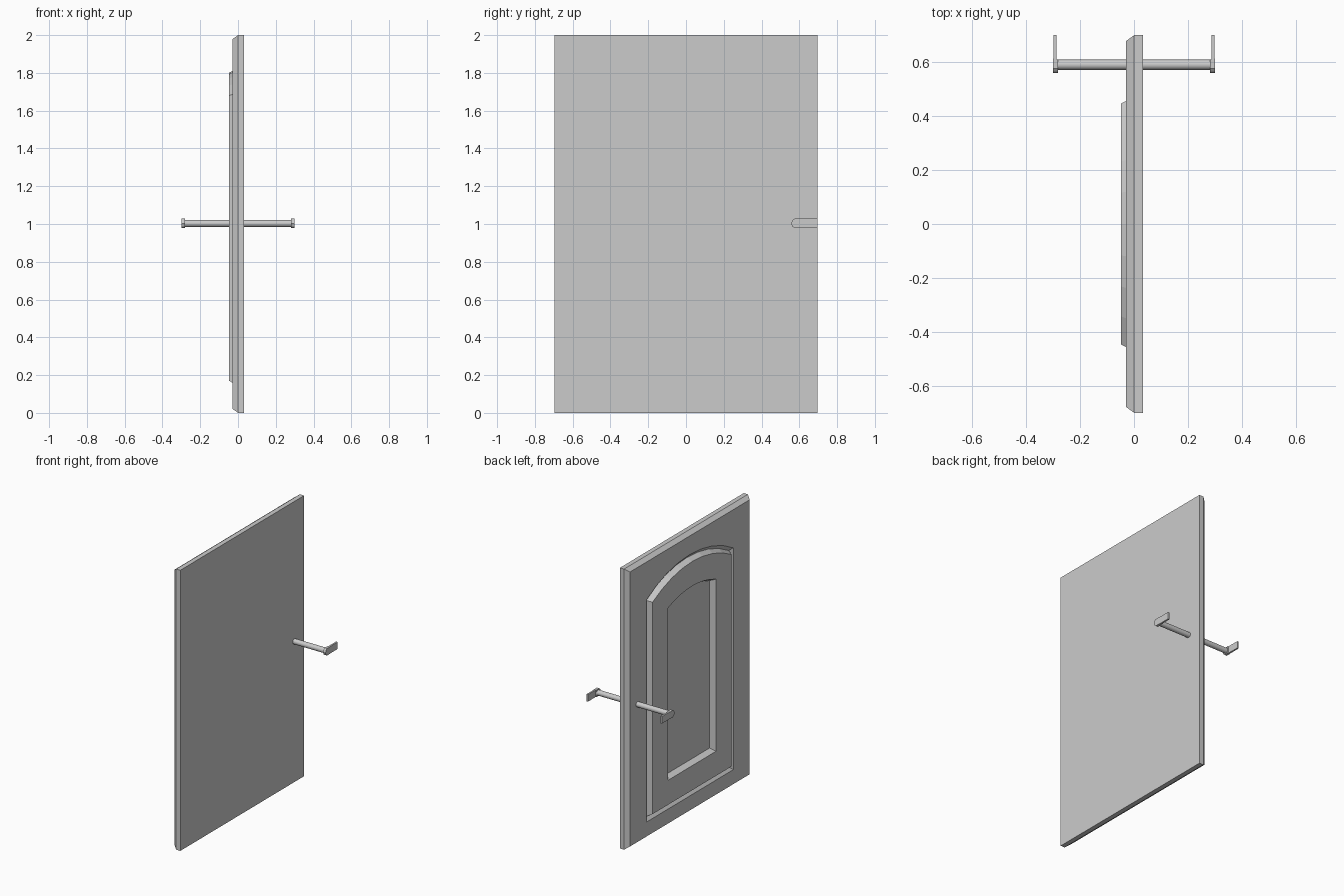
import bpy, bmesh
from math import sin, cos, asin, pi
from mathutils import Matrix

if "Cube" in bpy.data.objects:
    bpy.data.objects.remove(bpy.data.objects["Cube"], do_unlink=True)

grey = bpy.data.materials.new("plain grey")
grey.use_nodes = True
colour = (0.6, 0.6, 0.6, 1)
grey.diffuse_color = colour
grey.node_tree.nodes["Principled BSDF"].inputs["Base Color"].default_value = colour

ARCH_STEPS = 8
HALF, RADIUS, SILL, CENTRE = 0.445, 0.885, 0.17, 0.915


def finish(bm, name):
    bmesh.ops.recalc_face_normals(bm, faces=bm.faces[:])
    mesh = bpy.data.meshes.new(name)
    bm.to_mesh(mesh)
    bm.free()
    mesh.materials.append(grey)
    obj = bpy.data.objects.new(name, mesh)
    bpy.context.collection.objects.link(obj)
    return obj


def arched(x, d):
    """Arched outline, moved inward by d."""
    half, r = HALF - d, RADIUS - d
    end = asin(half / r)
    angles = [end * (2 * i / ARCH_STEPS - 1) for i in range(ARCH_STEPS + 1)]
    top = [(x, r * sin(a), CENTRE + r * cos(a)) for a in angles]
    return [(x, half, SILL + d), (x, -half, SILL + d)] + top


def rectangle(x, inset):
    """Door outline with the same point count as the arch."""
    half = 0.697 - inset
    top = [(x, half * (2 * i / ARCH_STEPS - 1), 2 - inset) for i in range(ARCH_STEPS + 1)]
    return [(x, half, inset), (x, -half, inset)] + top


def loft(name, rings):
    """Skin a row of matching outlines and cap both ends."""
    bm = bmesh.new()
    loops = [[bm.verts.new(p) for p in ring] for ring in rings]
    for a, b in zip(loops, loops[1:]):
        for i in range(len(a)):
            j = (i + 1) % len(a)
            bm.faces.new((a[i], a[j], b[j], b[i]))
    bm.faces.new(loops[0])
    bm.faces.new(loops[-1])
    return finish(bm, name)


# Door slab: plain side, chamfer, groove, raised frame and sunken panel
loft("door_slab", [
    rectangle(0.033, 0), rectangle(0, 0), rectangle(-0.03, 0.022),
    arched(-0.03, -0.045), arched(-0.01, -0.02),
    arched(-0.048, 0), arched(-0.048, 0.175), arched(-0.01, 0.195)])

# Spindle passing through the door
bm = bmesh.new()
placement = Matrix.Translation((0, 0.588, 1.003)) @ Matrix.Rotation(pi / 2, 4, "Y")
bmesh.ops.create_cone(bm, cap_ends=True, segments=16, radius1=0.019, radius2=0.019,
                      depth=0.58, matrix=placement)
spindle = finish(bm, "handle_spindle")
for poly in spindle.data.polygons:
    poly.use_smooth = len(poly.vertices) == 4


# Lever plates with a blunt pointed end, one per side
def lever_outline(x, end):
    upper = [(0.557, 0), (0.563, 0.016), (0.575, 0.025), (end, 0.025)]
    lower = [(y, -z) for y, z in reversed(upper[1:])]
    return [(x, y, 1.003 + z) for y, z in upper + lower]


for name, side in (("left", 1), ("right", -1)):
    loft(name + "_lever", [lever_outline(side * 0.286, 0.697), lever_outline(side * 0.298, 0.697)])
    loft(name + "_lever_hub", [lever_outline(side * 0.281, 0.608), lever_outline(side * 0.3, 0.612)])
